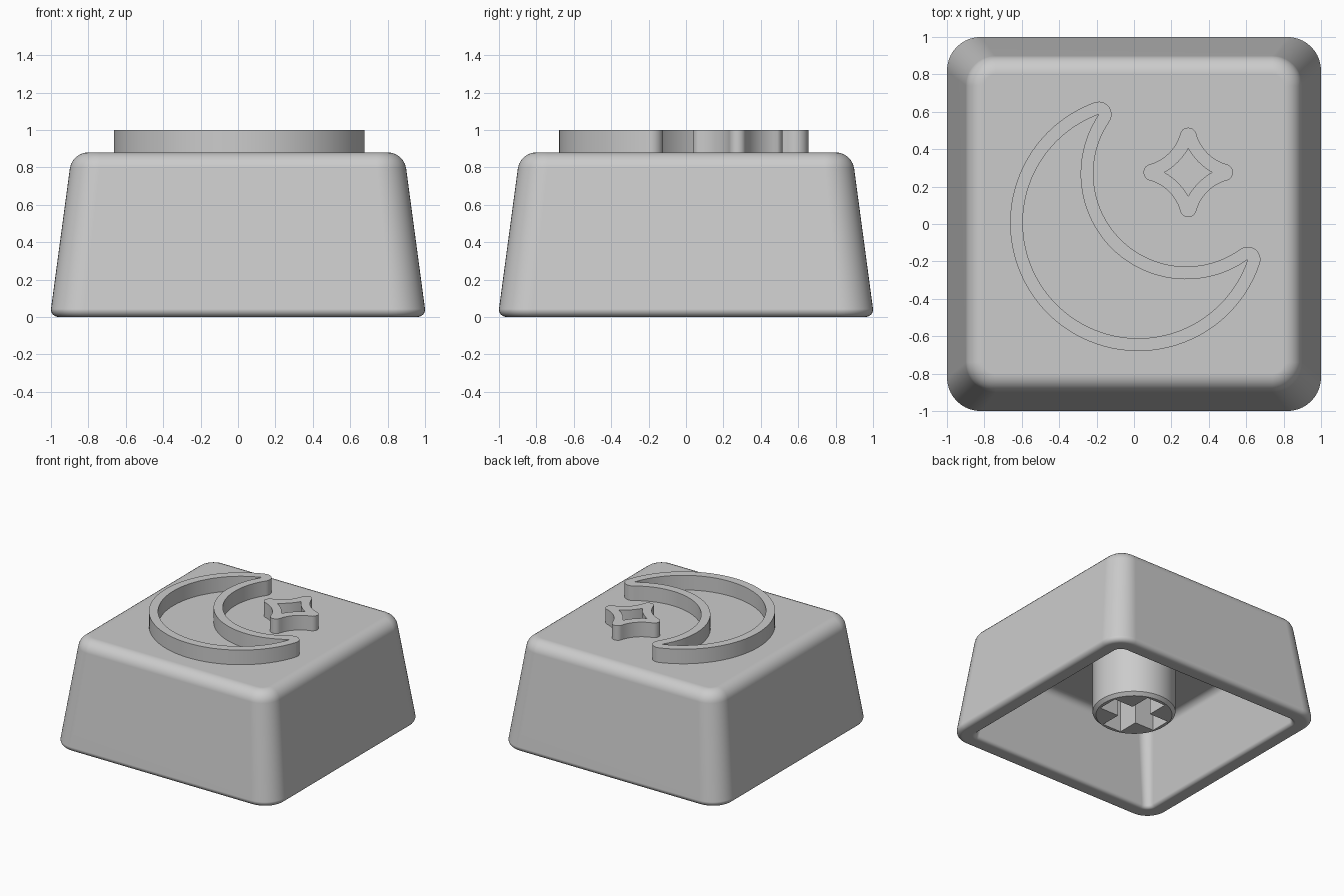
import bpy, bmesh
from math import sin, cos, pi, radians, atan2
from mathutils import Vector

cube = bpy.data.objects.get("Cube")
if cube:
    bpy.data.objects.remove(cube, do_unlink=True)

grey = bpy.data.materials.new("light grey plastic")
grey.use_nodes = True
colour = (0.6, 0.6, 0.6, 1)
grey.diffuse_color = colour
grey.node_tree.nodes["Principled BSDF"].inputs["Base Color"].default_value = colour


def finish(name, bm):
    """Turn a bmesh into a smooth object with crisp edges."""
    bmesh.ops.recalc_face_normals(bm, faces=bm.faces)
    mesh = bpy.data.meshes.new(name)
    bm.to_mesh(mesh)
    bm.free()
    mesh.materials.append(grey)
    obj = bpy.data.objects.new(name, mesh)
    bpy.context.collection.objects.link(obj)
    bpy.ops.object.select_all(action="DESELECT")
    obj.select_set(True)
    bpy.context.view_layer.objects.active = obj
    bpy.ops.object.shade_smooth_by_angle(angle=radians(32))
    weighted = obj.modifiers.new("flat faces", "WEIGHTED_NORMAL")
    weighted.keep_sharp = True
    return obj


def polar(centre, radius, start, end, steps):
    """Points along an arc, angles in radians."""
    angles = [start + (end - start) * i / steps for i in range(steps + 1)]
    return [Vector((centre[0] + radius * cos(a), centre[1] + radius * sin(a))) for a in angles]


def arc_through(p, m, q):
    """Centre, radius and end angles of the arc from p through m to q."""
    a, b = m - p, q - p
    d = 2 * a.cross(b)
    centre = p + Vector((b.y * a.length_squared - a.y * b.length_squared,
                         a.x * b.length_squared - b.x * a.length_squared)) / d
    start = atan2(*(p - centre).yx)
    sweep = (atan2(*(q - centre).yx) - start) % (2 * pi)
    if d < 0:
        sweep -= 2 * pi
    return centre, (p - centre).length, start, start + sweep


def pierced_prism(name, outer, hole, low, high, chamfer=0):
    """Upright wall between an outer outline and a hole."""
    bm = bmesh.new()
    edges = []
    rims = []
    for loop in (outer, hole):
        verts = [bm.verts.new((p[0], p[1], low)) for p in loop]
        rims.append([bm.edges.new((v, verts[i - 1])) for i, v in enumerate(verts)])
        edges += rims[-1]
    bmesh.ops.triangle_fill(bm, edges=edges, use_beauty=True, normal=(0, 0, 1))
    base = list(bm.faces)
    top = bmesh.ops.extrude_face_region(bm, geom=base, use_keep_orig=True)["geom"]
    bmesh.ops.translate(bm, vec=(0, 0, high - low),
                        verts=[g for g in top if isinstance(g, bmesh.types.BMVert)])
    if chamfer:
        bmesh.ops.recalc_face_normals(bm, faces=bm.faces)
        bmesh.ops.bevel(bm, geom=rims[0], offset=chamfer, segments=1, affect="EDGES")
    return finish(name, bm)


# Hollow cap: rounded square rings from the top, down the outside, up the inside
def profile_arc(cx, cz, radius, start, end, corner):
    return [(p.x, corner, p.y) for p in
            polar((cx, cz), radius, radians(start), radians(end), 6)]


rings = profile_arc(0.8, 0.78, 0.1, 90, 8, 0.74)
rings += profile_arc(0.96, 0.04, 0.04, 4, -90, 0.82)
rings += profile_arc(0.89, 0.03, 0.03, 270, 180, 0.8)
rings += profile_arc(0.72, 0.56, 0.06, 4, 90, 0.7)

bm = bmesh.new()
loops = []
for half, corner, z in rings:
    loop = []
    for k in range(4):
        a = k * pi / 2
        centre = (corner if k in (0, 3) else -corner, corner if k < 2 else -corner)
        loop += [bm.verts.new((p.x, p.y, z))
                 for p in polar(centre, half - corner, a, a + pi / 2, 10)]
    loops.append(loop)
for upper, lower in zip(loops, loops[1:]):
    for i in range(len(upper)):
        bm.faces.new((upper[i - 1], upper[i], lower[i], lower[i - 1]))
bm.faces.new(loops[0])
bm.faces.new(loops[-1])
finish("key_cap", bm)

# Round stem with a cross socket
arm, half = 0.26, 0.085
cross = []
for k in range(4):
    c, s = round(cos(k * pi / 2)), round(sin(k * pi / 2))
    for x, y in ((half, -half), (arm, -half), (arm, half)):
        cross.append((x * c - y * s, x * s + y * c))
pierced_prism("stem", polar((0, 0), 0.312, 0, 2 * pi, 64)[:-1], cross, 0.125, 0.64, 0.025)

# Crescent: a hole between two arcs and a wall of even width around it
wall = 0.068
tip_a, tip_b = Vector((-0.188, 0.586)), Vector((0.608, -0.19))
back = arc_through(tip_a, Vector((-0.422, -0.422)), tip_b)
front = arc_through(tip_b, Vector((-0.125, -0.125)), tip_a)
hole = polar(*back, 64)[:-1] + polar(*front, 48)[:-1]
outline = polar(back[0], back[1] + wall, back[2], back[3], 64)
outline += polar(tip_b, wall, back[3], back[3] + (front[2] + pi - back[3]) % (2 * pi), 12)[1:-1]
outline += polar(front[0], front[1] - wall, front[2], front[3], 48)
outline += polar(tip_a, wall, front[3] + pi,
                 front[3] + pi + (back[2] - front[3] - pi) % (2 * pi), 12)[1:-1]
pierced_prism("crescent_rim", outline, hole, 0.87, 1)

# Four-pointed star with rounded points and a sharp star hole
centre = Vector((0.29, 0.276))


def star(quarter):
    points = []
    for k in range(4):
        c, s = round(cos(k * pi / 2)), round(sin(k * pi / 2))
        points += [centre + Vector((p.x * c - p.y * s, p.x * s + p.y * c)) for p in quarter]
    return points


point = polar((0.194, 0), 0.045, radians(-66), radians(66), 10)
dip = polar(*arc_through(point[-1], Vector((0.103, 0.103)), point[-1].yx), 12)
inner = polar(*arc_through(Vector((0.127, 0)), Vector((0.055, 0.055)), Vector((0, 0.127))), 10)
pierced_prism("star_rim", star(point + dip[1:-1]), star(inner[:-1]), 0.87, 1)
